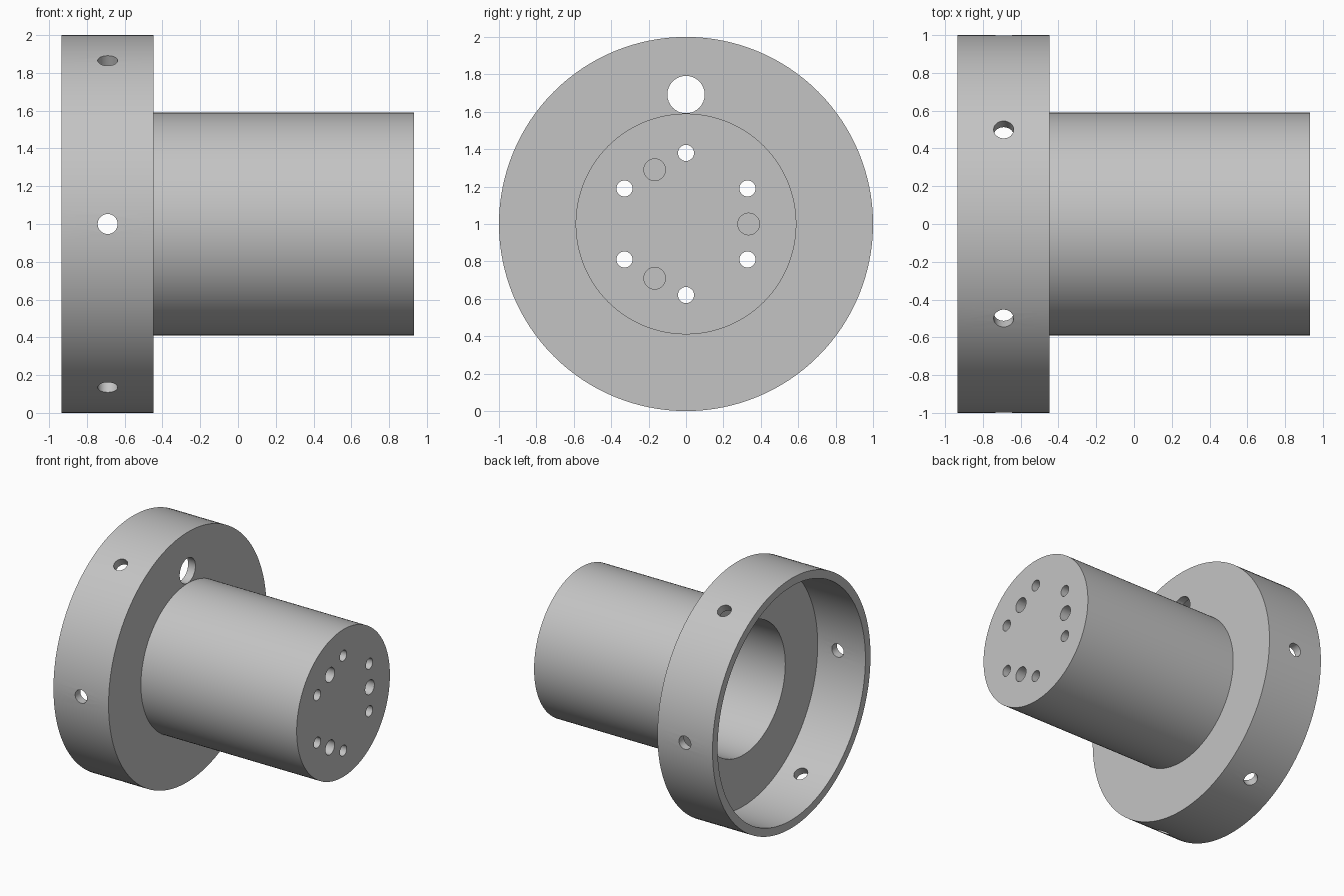
import bpy, bmesh, math
from mathutils import Matrix, Vector

cube = bpy.data.objects.get("Cube")
if cube:
    bpy.data.objects.remove(cube, do_unlink=True)

SEGMENTS = 128
AXIS_Z = 1.0
BACK, SHOULDER, END = -0.935, -0.447, 0.933
FLOOR = SHOULDER - 0.065      # inside face of the flange plate
CAP = END - 0.2               # inside face of the hub end

grey = bpy.data.materials.new("grey metal")
grey.use_nodes = True
colour = (0.55, 0.55, 0.55, 1)
grey.diffuse_color = colour
grey.node_tree.nodes["Principled BSDF"].inputs["Base Color"].default_value = colour


def make_object(name, bm):
    mesh = bpy.data.meshes.new(name)
    bm.to_mesh(mesh)
    bm.free()
    obj = bpy.data.objects.new(name, mesh)
    bpy.context.collection.objects.link(obj)
    mesh.materials.append(grey)
    return obj


def drill(bm, start, end, radius):
    """Add a cylinder running from start to end."""
    start, end = Vector(start), Vector(end)
    way = end - start
    turn = way.to_track_quat('Z', 'Y').to_matrix().to_4x4()
    bmesh.ops.create_cone(bm, cap_ends=True, segments=32, radius1=radius,
                          radius2=radius, depth=way.length,
                          matrix=Matrix.Translation((start + end) / 2) @ turn)


def around(radius, degrees):
    a = math.radians(degrees)
    return radius * math.cos(a), AXIS_Z + radius * math.sin(a)


# Flanged hub: hollow section revolved about the x axis
profile = [(END, 0), (END, 0.59), (SHOULDER, 0.59), (SHOULDER, 1), (BACK, 1),
           (BACK, 0.935), (FLOOR, 0.935), (FLOOR, 0.525), (CAP, 0.525), (CAP, 0)]
bm = bmesh.new()
verts = [bm.verts.new((x, 0, AXIS_Z + r)) for x, r in profile]
edges = [bm.edges.new(pair) for pair in zip(verts, verts[1:])]
bmesh.ops.spin(bm, geom=verts + edges, cent=(0, 0, AXIS_Z), axis=(1, 0, 0),
               angle=math.tau, steps=SEGMENTS)
bmesh.ops.remove_doubles(bm, verts=bm.verts, dist=0.0001)
bmesh.ops.recalc_face_normals(bm, faces=bm.faces)
hub = make_object("flanged_hub", bm)

# Drill bits for every hole
bm = bmesh.new()
for k in range(6):
    # radial holes in the flange rim
    drill(bm, (-0.69, *around(0.85, 60 * k)), (-0.69, *around(1.1, 60 * k)), 0.053)
    # small through holes in the hub end
    spot = around(0.38, 30 + 60 * k)
    drill(bm, (CAP - 0.1, *spot), (END + 0.1, *spot), 0.043)
for k in range(3):
    # blind holes in the hub end
    spot = around(0.335, 120 * k)
    drill(bm, (END - 0.13, *spot), (END + 0.1, *spot), 0.058)
# cable hole in the flange plate
drill(bm, (FLOOR - 0.1, 0, 1.692), (SHOULDER + 0.1, 0, 1.692), 0.1)
bits = make_object("hole_cutter", bm)
bits.hide_render = True
bits.hide_set(True)

cut = hub.modifiers.new("holes", 'BOOLEAN')
cut.operation = 'DIFFERENCE'
cut.solver = 'EXACT'
cut.object = bits

# Apply the cut and smooth the round walls
bpy.context.view_layer.objects.active = hub
hub.select_set(True)
bpy.ops.object.modifier_apply(modifier=cut.name)
bpy.data.objects.remove(bits, do_unlink=True)
bpy.ops.object.shade_smooth_by_angle(angle=math.radians(30))
